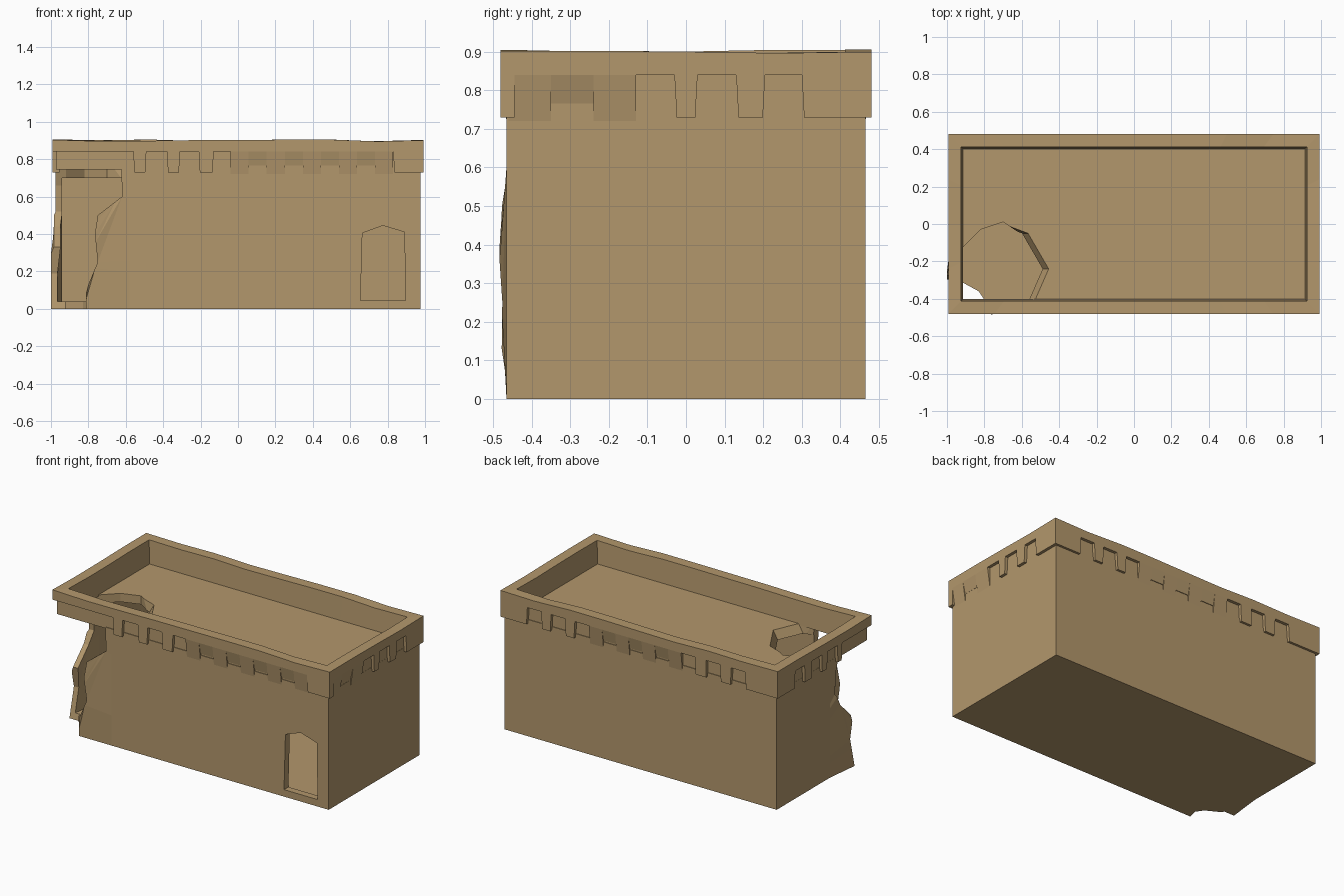
import bpy, bmesh, random
from mathutils import Vector

if "Cube" in bpy.data.objects:
    bpy.data.objects.remove(bpy.data.objects["Cube"])

random.seed(4)
clay = bpy.data.materials.new("mud_brick")
clay.diffuse_color = (0.45, 0.31, 0.15, 1)
clay.use_nodes = True
clay.node_tree.nodes["Principled BSDF"].inputs["Base Color"].default_value = clay.diffuse_color


def finish(name, bm, mat=True, solid=True):
    bmesh.ops.recalc_face_normals(bm, faces=bm.faces)
    if solid and bm.calc_volume(signed=True) < 0:
        bmesh.ops.reverse_faces(bm, faces=bm.faces)
    me = bpy.data.meshes.new(name)
    bm.to_mesh(me)
    bm.free()
    ob = bpy.data.objects.new(name, me)
    bpy.context.collection.objects.link(ob)
    if mat:
        me.materials.append(clay)
    return ob


def loft(bm, low, high):
    """Closed solid between two matching outlines."""
    a = [bm.verts.new(p) for p in low]
    b = [bm.verts.new(p) for p in high]
    bm.faces.new(a)
    bm.faces.new(b)
    for i in range(len(a)):
        j = (i + 1) % len(a)
        bm.faces.new((a[i], a[j], b[j], b[i]))


def place(axis, p, d):
    return {"x": (d, p[0], p[1]), "y": (p[0], d, p[1]), "z": (p[0], p[1], d)}[axis]


def prism(name, axis, pts, d0, d1, top=None, mat=False):
    bm = bmesh.new()
    loft(bm, [place(axis, p, d0) for p in pts],
         [place(axis, p, d1) for p in (top or pts)])
    bmesh.ops.triangulate(bm, faces=[f for f in bm.faces if not mat])
    return finish(name, bm, mat)


def rect(x0, y0, x1, y1):
    return [(x0, y0), (x1, y0), (x1, y1), (x0, y1)]


def carve(ob, cutters):
    """Cut one at a time; keep a result only if it still spans the building."""
    for c in cutters:
        for solver in ("EXACT", "MANIFOLD", "FLOAT"):
            m = ob.modifiers.new("cut", "BOOLEAN")
            m.operation, m.solver, m.object = "DIFFERENCE", solver, c
            bpy.context.view_layer.update()
            dg = bpy.context.evaluated_depsgraph_get()
            me = bpy.data.meshes.new_from_object(ob.evaluated_get(dg))
            ob.modifiers.clear()
            xs = [v.co.x for v in me.vertices]
            if xs and max(xs) > 0.96 and min(xs) < -0.96 and len(xs) != len(ob.data.vertices):
                ob.data = me
                break
        bpy.data.objects.remove(c)
    ob.data.materials.clear()
    ob.data.materials.append(clay)
    ob.data.polygons.foreach_set("material_index", [0] * len(ob.data.polygons))


# Hollow building with a doorway and a collapsed front left corner
walls = prism("walls", "z", rect(-0.975, -0.465, 0.975, 0.465), 0, 0.755, mat=True)
room = prism("room", "z", rect(-0.94, -0.42, 0.93, 0.42), 0.04, 0.70)
door = prism("door", "y", [(0.655, 0.045), (0.895, 0.045), (0.89, 0.41),
                           (0.775, 0.445), (0.665, 0.405)], -0.6, -0.40)
hole = [(-1.1, -0.22), (-0.92, -0.13), (-0.82, -0.03), (-0.70, 0.01), (-0.61, -0.05),
        (-0.50, -0.24), (-0.57, -0.40), (-0.63, -0.42), (-0.63, -0.6), (-1.1, -0.6)]
wide = [(x + (0.07 if x > -0.62 else 0), y) for x, y in hole]
roof_hole = prism("roof_hole", "z", hole, 0.68, 0.80, wide)
front_gap = prism("front_gap", "y", [
    (-1.1, 0.85), (-0.625, 0.85), (-0.62, 0.60), (-0.75, 0.50), (-0.765, 0.40),
    (-0.75, 0.25), (-0.80, 0.13), (-0.85, -0.05), (-1.1, -0.05)], -0.61, -0.41)
left_gap = prism("left_gap", "x", [
    (-0.62, 0.86), (-0.20, 0.86), (-0.14, 0.66), (-0.13, 0.52), (-0.17, 0.44),
    (-0.28, 0.33), (-0.25, 0.19), (-0.31, -0.06), (-0.62, -0.06)], -1.12, -0.925)
floor_gap = prism("floor_gap", "z", [
    (-1.13, -0.315), (-0.94, -0.30), (-0.83, -0.36), (-0.80, -0.405),
    (-0.85, -0.63), (-1.13, -0.63)], -0.1, 0.1)
carve(walls, [door, room, roof_hole, front_gap, left_gap, floor_gap])

# Bulge the broken wall edges outwards
bm = bmesh.new()
bm.from_mesh(walls.data)
bmesh.ops.triangulate(bm, faces=bm.faces)
for co, no in (((-0.58, 0, 0), (1, 0, 0)), ((0, -0.08, 0), (0, 1, 0))):
    bmesh.ops.bisect_plane(bm, geom=bm.verts[:] + bm.edges[:] + bm.faces[:],
                           plane_co=Vector(co), plane_no=Vector(no))
for v in bm.verts:
    x, y, z = v.co
    if -0.9 < x < -0.65 and y < -0.40 and 0.1 < z < 0.55:
        v.co.y -= random.uniform(0.01, 0.02)
    if x < -0.93 and -0.5 < y < -0.12 and z < 0.5:
        v.co.x -= 0.025 if z < 0.3 else 0.01
bm.to_mesh(walls.data)
bm.free()

# Parapet ring swept round the roof with a slightly uneven rim
path = []
corners = [(-1, -1), (1, -1), (1, 1), (-1, 1)]
for k, n in ((0, 8), (1, 4), (2, 8), (3, 4)):
    a, b = Vector(corners[k]), Vector(corners[(k + 1) % 4])
    path += [a.lerp(b, i / n) for i in range(n)]
bm = bmesh.new()
rings = []
for p in path:
    dz = random.uniform(-0.006, 0.006)
    section = [(0.068, 0.90 + dz), (0, 0.90 + dz), (0, 0.84),
               (0.019, 0.84), (0.019, 0.745), (0.08, 0.745)]
    rings.append([bm.verts.new((p.x * (0.993 - s), p.y * (0.480 - s), z)) for s, z in section])
for i, r in enumerate(rings):
    q = rings[(i + 1) % len(rings)]
    for j in range(6):
        bm.faces.new((r[j], q[j], q[(j + 1) % 6], r[(j + 1) % 6]))
parapet = finish("parapet", bm)
carve(parapet, [prism("parapet_gap", "z", [
    (-1.1, -0.21), (-0.99, -0.18), (-0.90, -0.12), (-0.70, -0.3),
    (-0.635, -0.38), (-0.635, -0.6), (-1.1, -0.6)], 0.6, 1.0)])

# Relief teeth hanging below the parapet; worn stretches slope into the wall
bm = bmesh.new()


def turn(k, u, out, z):
    return [(u, -out, z), (out, u, z), (-u, out, z), (-out, -u, z)][k]


def tooth(k, a, b, low=0.73, worn=False):
    face = (0.480, 0.993)[k % 2]
    wall = (0.464, 0.974)[k % 2]
    foot = wall + 0.001 if worn else face
    sec = [(wall - 0.02, low), (foot, low), (face, 0.84), (wall - 0.02, 0.84)]
    ends = []
    for u, s in ((a, 1), (b, -1)):
        at_corner = abs(u) in (0.480, 0.993)
        edge = 0 if worn or at_corner else 0.006 * s
        ends.append([turn(k, u + (edge if z < 0.8 else 0), o, z) for o, z in sec])
    loft(bm, ends[0], ends[1])


def worn_run(k, a, b, n):
    w = (b - a) / n
    for i in range(n):
        tooth(k, a + i * w, a + (i + 1) * w, 0.72 if i % 2 == 0 else 0.765, True)


SOLID = {
    0: [(-0.56, -0.49), (-0.38, -0.31), (-0.21, -0.13), (0.83, 0.993)],
    1: [(-0.03, 0.03), (0.13, 0.205), (0.30, 0.480)],
    2: [(-0.993, -0.80), (-0.70, -0.63), (-0.53, -0.46),
        (0.40, 0.48), (0.58, 0.66), (0.76, 0.993)],
    3: [(-0.480, -0.30), (-0.205, -0.13), (-0.03, 0.03), (0.13, 0.18)],
}
for side, spans in SOLID.items():
    for a, b in spans:
        tooth(side, a, b)
worn_run(0, -0.04, 0.83, 9)
worn_run(1, -0.46, -0.13, 3)
worn_run(2, -0.36, 0.30, 7)
finish("parapet_teeth", bm, solid=False)
